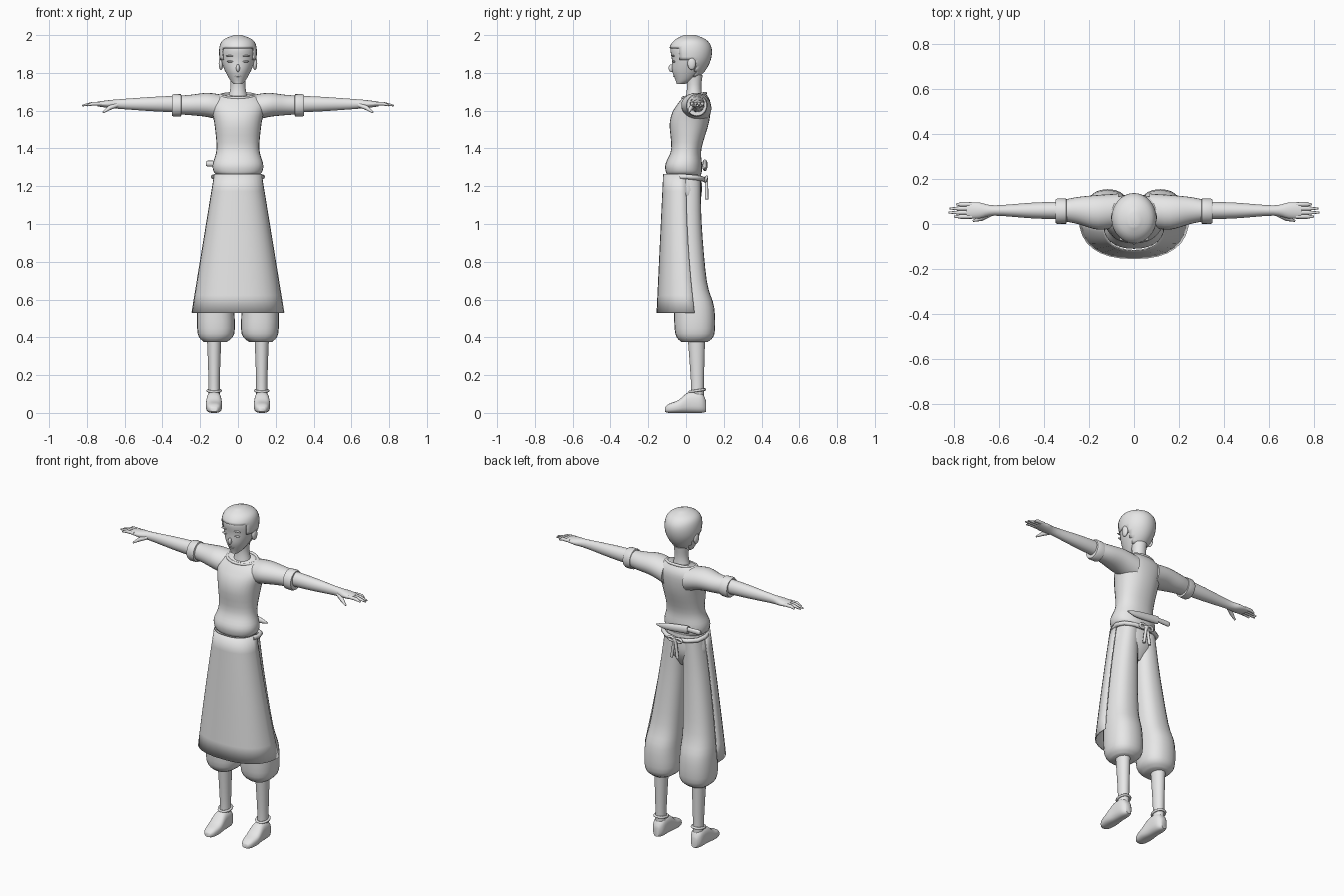
import bpy, bmesh, math
from mathutils import Vector

if "Cube" in bpy.data.objects:
    bpy.data.objects.remove(bpy.data.objects["Cube"])

grey = bpy.data.materials.new("plain grey")
grey.use_nodes = True
grey.diffuse_color = (.8, .8, .8, 1)
grey.node_tree.nodes["Principled BSDF"].inputs["Base Color"].default_value = grey.diffuse_color


def add_object(name, data, mirror):
    data.materials.append(grey)
    ob = bpy.data.objects.new(name, data)
    bpy.context.collection.objects.link(ob)
    if mirror:
        ob.modifiers.new("Mirror", 'MIRROR')
    return ob


def finish(name, bm, mirror=False):
    bmesh.ops.recalc_face_normals(bm, faces=bm.faces)
    mesh = bpy.data.meshes.new(name)
    bm.to_mesh(mesh)
    bm.free()
    ob = add_object(name, mesh, mirror)
    bpy.ops.object.select_all(action='DESELECT')
    ob.select_set(True)
    bpy.context.view_layer.objects.active = ob
    bpy.ops.object.shade_smooth_by_angle(angle=math.radians(55))
    return ob


def thicken(ob, thickness, offset):
    solid = ob.modifiers.new("Thickness", 'SOLIDIFY')
    solid.thickness, solid.offset = thickness, offset


def blend(a, b, c, d, t):
    """Smooth curve from b to c."""
    return b + t / 2 * (c - a + t * (2 * a - 5 * b + 4 * c - d + t * (3 * (b - c) + d - a)))


def signed_power(value, power):
    return math.copysign(abs(value) ** power, value)


def loft(axis, sections, steps=4, sides=24, square=1.0, **defaults):
    """Skin through superellipses: half sizes wide and deep, centred on side and mid."""
    names = ("at", "wide", "deep", "side", "mid")
    base = {"side": 0, "mid": 0, **defaults}
    keys = [Vector([{**base, **s}[n] for n in names]) for s in sections]
    padded = [keys[0], *keys, keys[-1]]
    rings = [blend(*padded[i:i + 4], k / steps) for i in range(len(keys) - 1) for k in range(steps)]
    rings.append(keys[-1])
    bm = bmesh.new()
    rows = []
    for at, wide, deep, side, mid in rings:
        row = []
        for i in range(sides):
            angle = math.tau * i / sides
            a = side + wide * signed_power(math.cos(angle), square)
            b = mid + deep * signed_power(math.sin(angle), square)
            place = {'x': (at, a, b), 'y': (a, at, b), 'z': (a, b, at)}
            row.append(bm.verts.new(place[axis]))
        rows.append(row)
    for low, high in zip(rows, rows[1:]):
        for i in range(sides):
            bm.faces.new((low[i - 1], low[i], high[i], high[i - 1]))
    bm.faces.new(rows[0])
    bm.faces.new(rows[-1])
    return bm


def ball(name, centre, size, mirror=False):
    bm = bmesh.new()
    bmesh.ops.create_uvsphere(bm, u_segments=16, v_segments=10, radius=1)
    bmesh.ops.scale(bm, vec=size, verts=bm.verts)
    bmesh.ops.translate(bm, vec=centre, verts=bm.verts)
    finish(name, bm, mirror)


def tube(name, points, radius, tip, mirror=False, closed=False):
    curve = bpy.data.curves.new(name, 'CURVE')
    curve.dimensions = '3D'
    curve.bevel_depth = radius
    curve.bevel_resolution = 2
    curve.use_fill_caps = True
    spline = curve.splines.new('POLY')
    spline.points.add(len(points) - 1)
    for point, place in zip(spline.points, points):
        point.co = (*place, 1)
    spline.points[-1].radius = tip
    spline.use_cyclic_u = closed
    spline.use_smooth = True
    add_object(name, curve, mirror)


def loop(centre, wide, deep, rise):
    """Tilted oval path, highest at the back."""
    turns = [math.tau * i / 24 for i in range(24)]
    return [Vector(centre) + Vector((wide * math.cos(a), deep * math.sin(a), rise * math.sin(a))) for a in turns]


# Head, with a close cap of hair above the brow and behind the ears
skull = [dict(at=1.74, wide=.02, deep=.02, mid=-.03),
         dict(at=1.76, wide=.04, deep=.045, mid=-.01),
         dict(at=1.81, wide=.068, deep=.083, mid=.01),
         dict(at=1.87, wide=.09, deep=.1, mid=.025),
         dict(at=1.93, wide=.093, deep=.106, mid=.024),
         dict(at=1.97, wide=.075, deep=.08, mid=.024),
         dict(at=1.994, wide=.02, deep=.03, mid=.02)]
finish("head", loft('z', skull, sides=32))
hair = loft('z', skull, sides=32)
bare = []
for face in hair.faces:
    spot = face.calc_center_median()
    temple = spot.z > 1.87 and spot.y > -.03
    nape = spot.z > 1.78 and spot.y > .045
    if not (spot.z > 1.93 or temple or nape):
        bare.append(face)
bmesh.ops.delete(hair, geom=bare, context='FACES')
thicken(finish("hair", hair), .006, 1)

# Face details and neck
ball("ears", (.09, .03, 1.85), (.012, .022, .034), True)
ball("eyelids", (.04, -.064, 1.86), (.02, .008, .005), True)
ball("eyebrows", (.04, -.067, 1.89), (.025, .009, .004), True)
ball("nose", (0, -.077, 1.825), (.01, .016, .02))
ball("mouth", (0, -.062, 1.782), (.016, .006, .003))
finish("neck", loft('z', [dict(at=1.64, wide=.06, deep=.05),
                          dict(at=1.72, wide=.04, deep=.038),
                          dict(at=1.79, wide=.043, deep=.045)], mid=.043))

# Blouse body, scooped at the front of the neck
blouse = loft('z', [dict(at=1.262, wide=.115, deep=.09, mid=-.01),
                    dict(at=1.28, wide=.13, deep=.096, mid=-.012),
                    dict(at=1.32, wide=.133, deep=.096, mid=-.012),
                    dict(at=1.4, wide=.113, deep=.08, mid=.002),
                    dict(at=1.54, wide=.126, deep=.104, mid=.018),
                    dict(at=1.64, wide=.145, deep=.09, mid=.04),
                    dict(at=1.69, wide=.095, deep=.06, mid=.045)], sides=28, square=.9)
for v in blouse.verts:
    if v.co.z > 1.6:
        v.co.z -= 3 * max(0, .05 - v.co.y) * (v.co.z - 1.6)
finish("blouse_body", blouse)
tube("collar", loop((0, .043, 1.68), .092, .06, .012), .008, 1, closed=True)

# Sleeves, turned cuffs and arms
finish("sleeves", loft('x', [dict(at=.07, wide=.075, deep=.07, mid=1.612),
                             dict(at=.16, wide=.077, deep=.064, side=.052),
                             dict(at=.25, wide=.06, deep=.054),
                             dict(at=.31, wide=.048, deep=.05)], side=.06, mid=1.63), True)
finish("sleeve_cuffs", loft('x', [dict(at=.298, wide=.046, deep=.048),
                                  dict(at=.302, wide=.056, deep=.059),
                                  dict(at=.34, wide=.057, deep=.06),
                                  dict(at=.35, wide=.052, deep=.055),
                                  dict(at=.35, wide=.04, deep=.044)], steps=1, side=.057, mid=1.628), True)
finish("arms", loft('x', [dict(at=.3, wide=.04, deep=.045),
                          dict(at=.45, wide=.035, deep=.038),
                          dict(at=.62, wide=.023, deep=.026),
                          dict(at=.69, wide=.036, deep=.02),
                          dict(at=.745, wide=.034, deep=.012)], side=.06, mid=1.635), True)
fingers = {"index": .8, "middle": .825, "ring": .82, "little": .79}
for i, (name, tip) in enumerate(fingers.items()):
    y = .033 + .018 * i
    tube(name + "_fingers", [(.72, y, 1.637), (.77, y, 1.637), (tip, y, 1.627)], .01, .4, True)
tube("thumbs", [(.64, .045, 1.63), (.68, .025, 1.615), (.715, .014, 1.59)], .012, .4, True)

# Trousers, gathered below the knee
finish("trouser_hips", loft('z', [dict(at=1.265, wide=.112, deep=.09),
                                  dict(at=1.15, wide=.136, deep=.092),
                                  dict(at=1.06, wide=.06, deep=.05)], mid=-.01))
finish("trouser_legs", loft('z', [dict(at=1.24, wide=.06, deep=.088, side=.06, mid=-.01),
                                  dict(at=1, wide=.075, deep=.083, side=.08),
                                  dict(at=.7, wide=.09, deep=.09, side=.107, mid=.02),
                                  dict(at=.56, wide=.098, deep=.107, side=.117, mid=.042),
                                  dict(at=.42, wide=.097, deep=.104, side=.116, mid=.047),
                                  dict(at=.375, wide=.06, deep=.07, side=.12, mid=.045)], square=.85), True)

# Apron panel, flaring towards the hem
apron = bmesh.new()
rows = []
for step in range(9):
    drop = step / 8
    half, front, back = .123 + .12 * drop, -.118 - .035 * drop, .045 * drop ** 2
    row = []
    for i in range(17):
        angle = math.pi * (i / 16 - .5)
        x = half * signed_power(math.sin(angle), .85)
        y = back + (front - back) * max(0, math.cos(angle)) ** .75
        row.append(apron.verts.new((x, y, 1.265 - .735 * drop)))
    rows.append(row)
for high, low in zip(rows, rows[1:]):
    for i in range(16):
        apron.faces.new((high[i], high[i + 1], low[i + 1], low[i]))
thicken(finish("apron", apron), .006, 0)

# Apron strings tied in a bow at the back
tube("apron_strings", [(.12, -.03, 1.25), (.13, .01, 1.25), (.115, .055, 1.245), (.07, .085, 1.24), (0, .096, 1.235)],
     .013, 1, True)
ball("string_knot", (0, .103, 1.235), (.018, .014, .017))
tube("string_tails", [(.004, .108, 1.23), (.02, .11, 1.13)], .009, 1, True)
tube("bow_loops", loop((.025, .106, 1.238), .02, .003, .012), .007, 1, True, True)

# Sheathed knife tucked across the back of the waist
finish("knife_sheath", loft('x', [dict(at=-.085, wide=.014, deep=.025, mid=1.317),
                                  dict(at=.06, wide=.013, deep=.02, mid=1.3),
                                  dict(at=.13, wide=.003, deep=.003, mid=1.295)], sides=12, side=.1))
finish("knife_handle", loft('x', [dict(at=-.167, wide=.005, deep=.007),
                                  dict(at=-.16, wide=.01, deep=.015),
                                  dict(at=-.08, wide=.01, deep=.013)], sides=12, side=.1, mid=1.32))

# Lower legs, shoes and ankle straps
finish("lower_legs", loft('z', [dict(at=.08, wide=.03, deep=.034),
                                dict(at=.18, wide=.03, deep=.035),
                                dict(at=.4, wide=.038, deep=.046, mid=.055)], side=.126, mid=.06), True)
finish("shoes", loft('y', [dict(at=-.112, wide=.018, deep=.012, mid=.018),
                           dict(at=-.09, wide=.034, deep=.024, mid=.024),
                           dict(at=-.04, wide=.043, deep=.034, mid=.034),
                           dict(at=.015, wide=.04, deep=.055, mid=.055),
                           dict(at=.08, wide=.036, deep=.053, mid=.053),
                           dict(at=.106, wide=.018, deep=.03, mid=.036)], side=.127, square=.75), True)
tube("ankle_straps", loop((.126, .06, .118), .034, .04, .006), .007, 1, True, True)
